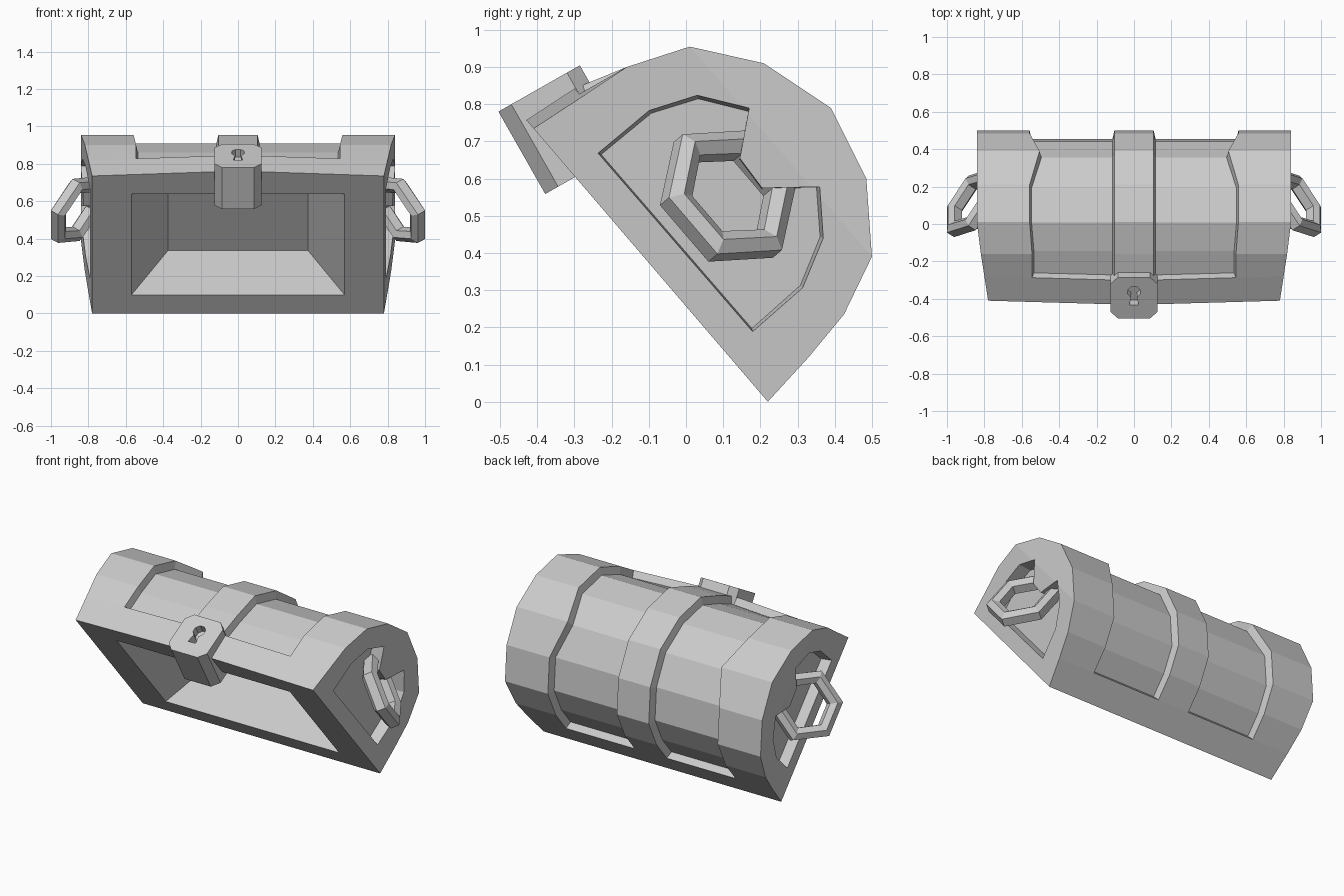
import bpy, bmesh, math
from mathutils import Vector

cube = bpy.data.objects.get("Cube")
if cube:
    bpy.data.objects.remove(cube)

grey = bpy.data.materials.new("plain_grey")
grey.use_nodes = True
TONE = (0.6, 0.6, 0.6, 1)
grey.diffuse_color = TONE
grey.node_tree.nodes["Principled BSDF"].inputs["Base Color"].default_value = TONE

# Tilted lid frame: s runs from hinge edge to front edge, v out of the rim plane
HINGE = Vector((0, 0.22, 0))
S_DIR = Vector((0, -0.651, 0.759))
V_DIR = Vector((0, 0.759, 0.651))


def lid(x, s, v):
    return HINGE + Vector((x, 0, 0)) + S_DIR * s + V_DIR * v


def height(y, z):
    return (Vector((0, y, z)) - HINGE).dot(V_DIR)


def finish(name, bm):
    bmesh.ops.remove_doubles(bm, verts=bm.verts, dist=0.0005)
    bmesh.ops.recalc_face_normals(bm, faces=bm.faces)
    mesh = bpy.data.meshes.new(name)
    bm.to_mesh(mesh)
    bm.free()
    mesh.materials.append(grey)
    obj = bpy.data.objects.new(name, mesh)
    bpy.context.collection.objects.link(obj)
    return obj


def prism(name, bottom, top):
    """Solid between two matching outlines."""
    bm = bmesh.new()
    a = [bm.verts.new(p) for p in bottom]
    b = [bm.verts.new(p) for p in top]
    bm.faces.new(a)
    bm.faces.new(b)
    for i in range(len(a)):
        j = (i + 1) % len(a)
        bm.faces.new((a[i], a[j], b[j], b[i]))
    return finish(name, bm)


def cut(target, cutter):
    cutter.hide_render = True
    mod = target.modifiers.new("cut", 'BOOLEAN')
    mod.operation = 'DIFFERENCE'
    mod.solver = 'EXACT'
    mod.object = cutter
    bpy.context.view_layer.objects.active = target
    bpy.ops.object.modifier_apply(modifier=mod.name)
    bpy.data.objects.remove(cutter)


# Lid shell: raised end and middle bands, sunken panels between them
PROFILE = [(0.22, 0), (0.33, 0.12), (0.425, 0.235), (0.5, 0.39), (0.485, 0.6), (0.39, 0.79),
           (0.21, 0.91), (0.01, 0.955), (-0.16, 0.9), (-0.28, 0.82), (-0.41, 0.735)]
ROWS = [0, 1, 1, 2, 3, 4, 5, 6, 7, 8, 9, 9, 10]
BAND = 0.105
KINK = 0.46


def station(kind, side, sunk):
    pts = []
    for r, i in enumerate(ROWS):
        y, z = PROFILE[i]
        sink = sunk and 2 <= r <= 10
        if kind == "end":
            x = 0.78 + 0.13 * min(height(y, z), KINK)
        elif kind == "edge":
            x = 0.505 if i == 5 else 0.545 if i >= 8 else 0.558
            x -= 0.01 * sink
        else:
            x = BAND + 0.01 * sink
        bow = 0.03 * max(0, (0.78 - x) / (0.78 - BAND)) if i >= 9 else 0
        p = Vector((side * x, y, z)) + S_DIR * bow
        if sink:
            centre = Vector((p.x, 0, 0.45))
            p = centre + (p - centre) * 0.91
        pts.append(p)
    return pts


half = [("end", False), ("edge", False), ("edge", True), ("mid", True), ("mid", False)]
stations = [station(k, -1, s) for k, s in half] + [station(k, 1, s) for k, s in reversed(half)]
bm = bmesh.new()
cols = [[bm.verts.new(p) for p in st] for st in stations]
n = len(ROWS)
for a, b in zip(cols, cols[1:]):
    for r in range(n):
        q = (r + 1) % n
        bm.faces.new((a[r], a[q], b[q], b[r]))
# End walls: flared lower part, upright upper part
for col in (cols[0], cols[-1]):
    bm.faces.new(col[:5] + col[8:])
    bm.faces.new(col[4:9])
shell = finish("lid_shell", bm)


# Hollow under the lid, tapering inwards
def rect(x, s0, s1, v):
    return [lid(-x, s0, v), lid(x, s0, v), lid(x, s1, v), lid(-x, s1, v)]


LIP = 0.1
mouth, floor = (0.57, 0.13, 0.84), (0.375, 0.15, 0.80)
depth = 0.34
outer = [m + (m - f) * LIP / depth for m, f in zip(mouth, floor)]
cut(shell, prism("hollow_cutter", rect(*outer, -LIP), rect(*floor, depth)))

# Notched recess in each end, narrowing slightly inwards
RECESS = [(-0.24, 0.67), (-0.1, 0.785), (0.03, 0.825), (0.17, 0.79), (0.145, 0.655),
          (0.205, 0.575), (0.36, 0.578), (0.37, 0.44), (0.315, 0.305), (0.18, 0.185)]


def scaled(factor):
    return [(0.1 + (y - 0.1) * factor, 0.53 + (z - 0.53) * factor) for y, z in RECESS]


for side in (-1, 1):
    inner = [(side * (0.72 + 0.095 * height(y, z)), y, z) for y, z in scaled(0.965)]
    cut(shell, prism("recess_cutter", inner, [(side, y, z) for y, z in scaled(1.07)]))

# Hexagonal ring handles with a ridged bar, slanting out of the recesses
OUTER = [(-0.1, 0), (-0.205, 0.18), (-0.1, 0.36), (0.1, 0.36), (0.205, 0.18), (0.1, 0)]
INNER = [(-0.062, 0.065), (-0.132, 0.18), (-0.062, 0.295),
         (0.062, 0.295), (0.132, 0.18), (0.062, 0.065)]
MIDDLE = [((a + c) / 2, (b + d) / 2) for (a, b), (c, d) in zip(OUTER, INNER)]
FLAT, RIDGE = 0.025, 0.045
SECTION = [(OUTER, FLAT), (OUTER, -FLAT), (MIDDLE, -RIDGE),
           (INNER, -FLAT), (INNER, FLAT), (MIDDLE, RIDGE)]
for side, name in ((-1, "right_handle"), (1, "left_handle")):
    bm = bmesh.new()
    loops = []
    for outline, w in SECTION:
        loops.append([bm.verts.new(lid(side * (0.981 - 0.64 * q + 0.77 * w), 0.49 + p,
                                       0.14 + 0.77 * q + 0.64 * w)) for p, q in outline])
    for k in range(6):
        a, b = loops[k], loops[(k + 1) % 6]
        for i in range(6):
            j = (i + 1) % 6
            bm.faces.new((a[i], a[j], b[j], b[i]))
    finish(name, bm)

# Lock: chamfered block over the front edge
TOP = Vector((0, -0.395, 0.8425))
ALONG = Vector((0, 0.869, 0.494))
DOWN = Vector((0, 0.494, -0.869))


def lock_point(x, a, d):
    return TOP + Vector((x, 0, 0)) + ALONG * a + DOWN * d


W, C = 0.126, 0.04
octagon = [(W, W - C), (W - C, W), (C - W, W), (-W, W - C),
           (-W, C - W), (C - W, -W), (W - C, -W), (W, C - W)]
lock = prism("lock", [lock_point(x, a, 0) for x, a in octagon],
             [lock_point(x, a, 0.255) for x, a in octagon])

# Keyhole: round head with a flared slot
keyhole = [(-0.025, -0.045), (0.025, -0.045)]
for i in range(8):
    t = math.radians(-65 + i * 310 / 7)
    keyhole.append((0.036 * math.cos(t), 0.036 + 0.036 * math.sin(t)))
cut(lock, prism("keyhole_cutter", [lock_point(x, a, -0.05) for x, a in keyhole],
                [lock_point(x, a, 0.06) for x, a in keyhole]))
